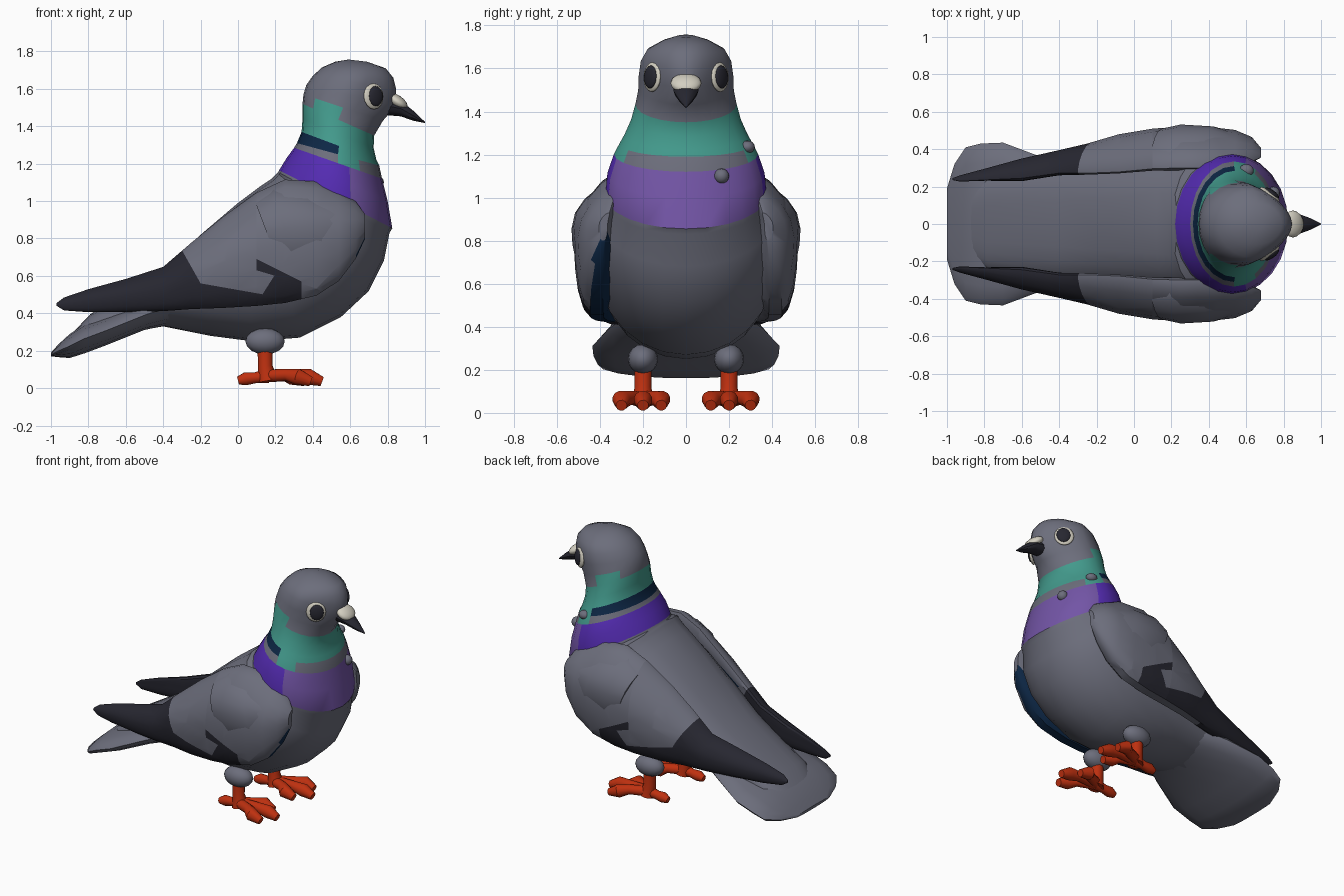
import bpy, bmesh, math
from mathutils import Vector
from mathutils.bvhtree import BVHTree

if "Cube" in bpy.data.objects:
    bpy.data.objects.remove(bpy.data.objects["Cube"], do_unlink=True)


def material(name, rgb):
    m = bpy.data.materials.new(name)
    m.use_nodes = True
    m.diffuse_color = (*rgb, 1)
    m.node_tree.nodes["Principled BSDF"].inputs["Base Color"].default_value = (*rgb, 1)
    return m


GREY = material("slate grey", (.15, .155, .2))
DARK = material("charcoal", (.02, .02, .03))
TEAL = material("teal", (.055, .32, .26))
PURPLE = material("violet", (.09, .025, .45))
MAUVE = material("mauve", (.17, .09, .38))
NAVY = material("navy", (.004, .02, .06))
CREAM = material("cream", (.65, .62, .53))
RED = material("orange red", (.52, .03, .005))
made = []


def finish(name, bm, mats):
    bmesh.ops.recalc_face_normals(bm, faces=bm.faces[:])
    me = bpy.data.meshes.new(name)
    bm.to_mesh(me)
    ob = bpy.data.objects.new(name, me)
    bpy.context.collection.objects.link(ob)
    for m in mats:
        me.materials.append(m)
    made.append(ob)
    return ob


def loft(rings, rule=None):
    """Skin a list of point rings and cap both ends."""
    bm = bmesh.new()
    vs = [[bm.verts.new(p) for p in r] for r in rings]
    n = len(rings[0])
    for i in range(len(vs) - 1):
        for j in range(n):
            k = (j + 1) % n
            f = bm.faces.new((vs[i][j], vs[i][k], vs[i + 1][k], vs[i + 1][j]))
            if rule:
                f.material_index = rule(i, f.calc_center_median())
    bm.faces.new(vs[0])
    bm.faces.new(vs[-1])
    return bm


def angles(n):
    return [2 * math.pi * j / n for j in range(n)]


def power(v, e):
    return math.copysign(abs(v) ** e, v)


def tube(name, path, radii, mat, n=12):
    pts = [Vector(p) for p in path]
    rings = []
    for i, p in enumerate(pts):
        d = (pts[min(i + 1, len(pts) - 1)] - pts[max(i - 1, 0)]).normalized()
        u = d.orthogonal().normalized()
        v = d.cross(u)
        rings.append([p + radii[i] * (u * math.cos(t) + v * math.sin(t)) for t in angles(n)])
    return finish(name, loft(rings), [mat])


def ball(name, loc, scale, mat, normal=None, tilt=0):
    bm = bmesh.new()
    bmesh.ops.create_uvsphere(bm, u_segments=16, v_segments=8, radius=1)
    ob = finish(name, bm, [mat])
    ob.location, ob.scale = loc, scale
    if normal:
        ob.rotation_euler = normal.to_track_quat('Z', 'Y').to_euler()
    else:
        ob.rotation_euler.y = tilt
    return ob


# Body, neck and head: back x, back z, front x, front z, half width, front taper
sections = [
    (-.97, .205, -.95, .18, .15, 0), (-.79, .395, -.75, .27, .25, 0), (-.42, .62, -.40, .33, .31, 0),
    (-.2, .82, -.15, .28, .35, 0), (0, .99, .08, .25, .385, 0),
    (.12, 1.08, .33, .27, .41, 0), (.18, 1.12, .55, .38, .42, 0),
    (.2, 1.14, .70, .52, .42, 0), (.21, 1.15, .78, .68, .41, 0),
    (.215, 1.155, .81, .83, .375, 0), (.22, 1.165, .825, .855, .375, 0),
    (.26, 1.23, .80, 1.0, .365, 0), (.30, 1.285, .77, 1.12, .335, 0),
    (.315, 1.31, .755, 1.19, .31, 0), (.34, 1.37, .74, 1.22, .285, 0),
    (.345, 1.44, .725, 1.285, .255, 0), (.345, 1.52, .728, 1.35, .235, 0),
    (.35, 1.57, .775, 1.43, .222, .18), (.365, 1.62, .845, 1.51, .22, .36),
    (.40, 1.67, .845, 1.60, .21, .32), (.45, 1.715, .83, 1.66, .18, .2),
    (.52, 1.745, .79, 1.71, .11, 0), (.59, 1.757, .69, 1.745, .04, 0)]
rings = []
for i, (bx, bz, fx, fz, w, k) in enumerate(sections):
    mid = Vector((bx + fx, 0, bz + fz)) / 2
    arm = Vector((fx - bx, 0, fz - bz)) / 2
    ring = []
    for t in angles(24):
        # a broad back that fills the space between the wings
        squareness = .7 if i < 9 and math.cos(t) < 0 else 1
        y = w * power(math.sin(t), squareness) * (1 - k * max(math.cos(t), 0))
        ring.append(mid + arm * math.cos(t) + Vector((0, y, 0)))
    rings.append(ring)


def plumage(i, c):
    if i in (10, 11):
        return 2 if c.x < .59 else 3
    if i == 12:
        return 1 if .52 < c.x < .66 else 0
    if i == 13:
        return 4 if c.x < .52 else 1
    if i == 16:
        return 1 if .41 < c.x < .53 else 0
    return 1 if i in (14, 15) else 0


body_bm = loft(rings, plumage)
body_bm.normal_update()
tree = BVHTree.FromBMesh(body_bm)
body = finish("body", body_bm, [GREY, TEAL, PURPLE, MAUVE, NAVY])

# Tail fan
tail = [(-.3, .46, .26, .11), (-.5, .39, .36, .08), (-.7, .31, .435, .08),
        (-.82, .265, .43, .08), (-.9, .225, .41, .065), (-.96, .2, .32, .035), (-1, .18, .19, .01)]
finish("tail", loft([[(x, w * math.cos(t), z + h * math.sin(t)) for t in angles(18)]
                     for x, z, w, h in tail]), [GREY])

# Wing: x, top z, bottom z, centre y, half thickness
wing = [(.68, .93, .80, .385, .02), (.63, 1.0, .69, .405, .06), (.54, 1.06, .57, .415, .088),
        (.42, 1.11, .49, .415, .102), (.25, 1.12, .45, .415, .105), (.1, 1.05, .435, .41, .1),
        (-.08, .92, .425, .39, .09), (-.25, .78, .42, .355, .075), (-.4, .65, .41, .33, .065),
        (-.6, .585, .405, .29, .06), (-.8, .53, .405, .265, .03), (-.93, .485, .415, .245, .015),
        (-.97, .455, .44, .24, .005)]


def wing_rings(rows, s, slant=0):
    out = []
    for x, zt, zb, y, t in rows:
        ring = []
        for a in angles(18):
            u = math.sin(a)
            lean = .1 * max(u, 0) ** 2 * min(1, (zt - zb) * 2)
            across = power(math.cos(a), .7 if u < 0 else 1)
            ring.append((x - slant * u, s * (y + t * across - lean),
                         (zt + zb) / 2 + (zt - zb) / 2 * u))
        out.append(ring)
    return out


# Edges of the dark flight feathers, as lines in side view
cuts = {"rear": (-.29, .72, -.2, .56), "low": (-.2, .56, .14, .5), "hook": (.13, .5, .2, .61),
        "side": (.1, .5, .1, .7), "tip": (.1, .63, .2, .6), "slope": (.1, .69, .34, .57),
        "end": (.34, .4, .34, .7)}


def left_of(line, c):
    x0, z0, x1, z1 = cuts[line]
    return (x1 - x0) * (c.z - z0) - (z1 - z0) * (c.x - x0) > 0


def is_dark(c):
    if c.x < -.2:
        return not left_of("rear", c)
    if not left_of("end", c) or left_of("slope", c):
        return False
    beak_of_hook = left_of("tip", c) and not left_of("side", c)
    return not left_of("low", c) or not left_of("hook", c) or beak_of_hook


for s, side in ((-1, "near"), (1, "far")):
    bm = loft(wing_rings(wing, s))
    for x0, z0, x1, z1 in cuts.values():
        bmesh.ops.bisect_plane(bm, geom=bm.verts[:] + bm.edges[:] + bm.faces[:],
                               plane_co=(x0, 0, z0), plane_no=(z1 - z0, 0, x0 - x1))
    bmesh.ops.recalc_face_normals(bm, faces=bm.faces[:])
    for f in bm.faces:
        c = f.calc_center_median()
        inward = -s * f.normal.y
        if s < 0 and inward > -.35 and c.x > -.2 and c.z < .82:
            f.material_index = 2
        elif is_dark(c) and (c.x < -.2 or inward < -.35):
            f.material_index = 1
    finish(side + "_wing", bm, [GREY, DARK, NAVY])

    # Raised shoulder feathers, sinking into the wing at the front
    rows = [(x, zt - .05, zb + .19, y + out, t) for (x, zt, zb, y, t), out
            in zip(wing[2:5], (-.02, .005, .012))]
    rows.append((.15, 1.0, .68, .425, .085))
    finish(side + "_shoulder", loft(wing_rings(rows, s, .06)), [GREY])

    # Leg, foot and toes
    y = s * .2
    ball(side + "_thigh", (.145, y, .25), (.105, .07, .07), GREY)
    tube(side + "_shank", [(.145, y, .24), (.145, y, .12), (.16, y, .04)], [.042, .04, .055], RED)
    for label, dy, reach in (("inner", -.085, .36), ("middle", 0, .45), ("outer", .1, .39)):
        e = y + s * dy
        h = y + s * dy * .6
        tube(side + "_" + label + "_toe",
             [(.14, y, .065), ((reach + .14) / 2, h, .07), (reach - .07, e, .06), (reach, e, .035)],
             [.035, .033, .044, .026], RED)
    tube(side + "_hind_toe", [(.16, y, .065), (.09, y, .055), (.04, y, .05), (0, y, .04)],
         [.04, .03, .036, .022], RED)

    # Eye set on the surface of the head
    look = Vector((.58, s * .81, .05)).normalized()
    aim = Vector((.72, s * .15, 1.56))
    hit, _, _, _ = tree.ray_cast(aim + look * .4, -look)
    hit = hit or aim
    ball(side + "_eye", hit, (.064, .07, .02), CREAM, look)
    ball(side + "_pupil", hit + look * .01 + Vector((.006, 0, 0)), (.046, .054, .017), DARK, look)

# Beak and cere
beak = [(.79, 1.51, .06, .05), (.87, 1.495, .058, .042), (.94, 1.455, .032, .026),
        (1, 1.42, .003, .003)]
finish("beak", loft([[(x, w * math.cos(t), z + h * math.sin(t)) for t in angles(12)]
                     for x, z, w, h in beak]), [DARK])
ball("cere", (.85, 0, 1.532), (.065, .072, .034), CREAM, tilt=.6)

# Ruffled tufts on one side of the neck
ball("neck_tuft", (.6, .285, 1.235), (.04, .035, .03), GREY)
ball("breast_tuft", (.745, .165, 1.1), (.035, .035, .035), GREY)

bpy.ops.object.select_all(action='DESELECT')
for ob in made:
    ob.select_set(True)
bpy.context.view_layer.objects.active = body
bpy.ops.object.shade_smooth_by_angle(angle=math.radians(35))
